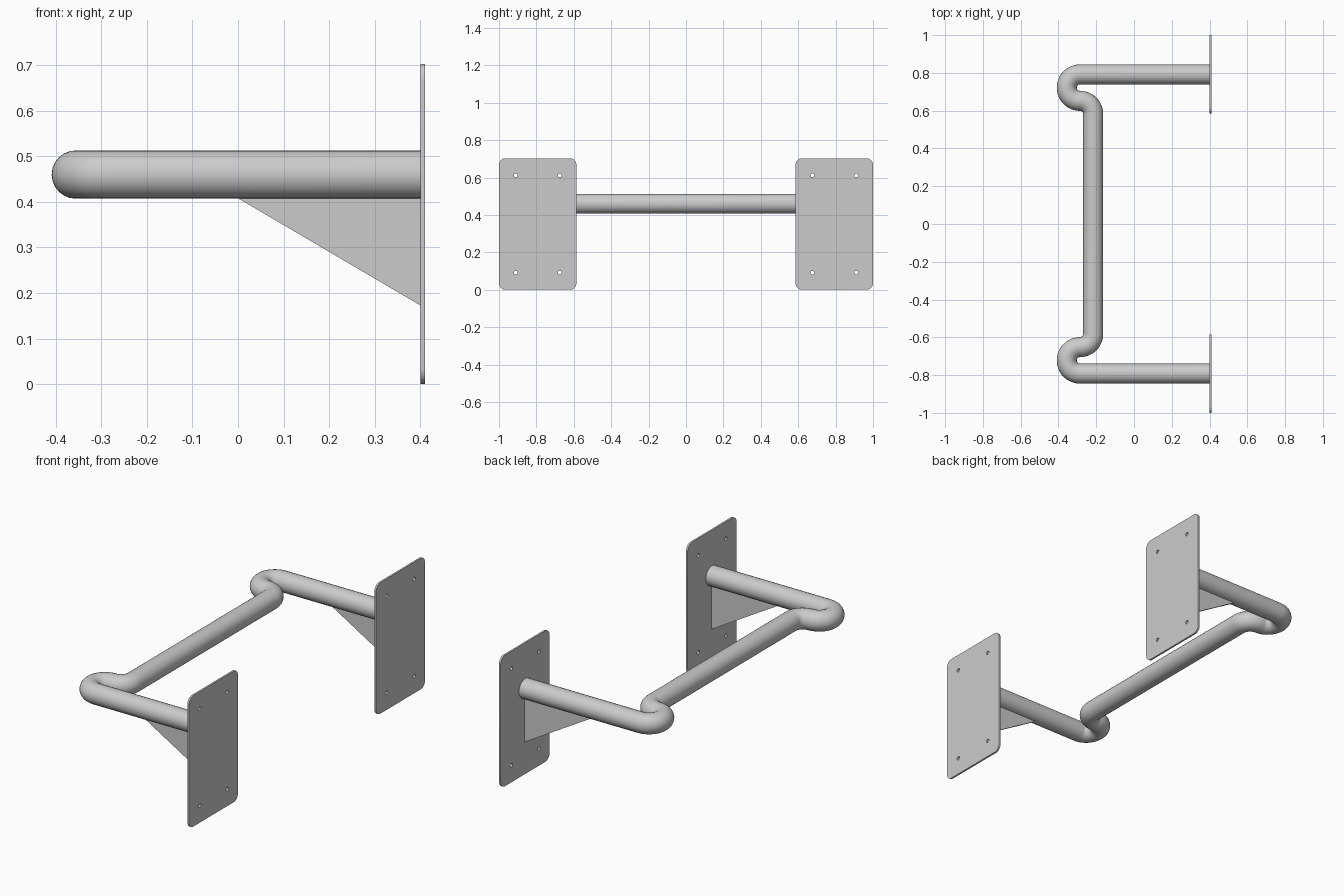
import bpy, bmesh
from math import pi, sin, cos, radians

cube = bpy.data.objects.get("Cube")
if cube:
    bpy.data.objects.remove(cube, do_unlink=True)

steel = bpy.data.materials.new("grey steel")
steel.use_nodes = True
GREY = (0.6, 0.6, 0.6, 1)
steel.diffuse_color = GREY
steel.node_tree.nodes["Principled BSDF"].inputs["Base Color"].default_value = GREY

TUBE_R, TUBE_Z = 0.053, 0.46
ARM_Y, BEND_R, BEND_X = 0.792, 0.07, -0.286
PLATE_X, PLATE_T, PLATE_W, PLATE_H = 0.40, 0.01, 0.414, 0.703


def arc(cx, cy, r, start, end, steps):
    """Points on a circular arc, angles in degrees."""
    angles = [radians(start + (end - start) * i / steps) for i in range(steps + 1)]
    return [(cx + r * cos(a), cy + r * sin(a)) for a in angles]


def curve_object(name, loops, dims, cyclic):
    curve = bpy.data.curves.new(name, 'CURVE')
    curve.dimensions = dims
    for pts in loops:
        spline = curve.splines.new('POLY')
        spline.points.add(len(pts) - 1)
        for p, (x, y) in zip(spline.points, pts):
            p.co = (x, y, 0, 1)
        spline.use_cyclic_u = cyclic
    obj = bpy.data.objects.new(name, curve)
    bpy.context.collection.objects.link(obj)
    return obj


def finish(obj):
    """Turn into a mesh, colour it and shade it."""
    bpy.ops.object.select_all(action='DESELECT')
    obj.select_set(True)
    bpy.context.view_layer.objects.active = obj
    if obj.type == 'CURVE':
        bpy.ops.object.convert(target='MESH')
        obj = bpy.context.object
    obj.data.materials.clear()
    obj.data.materials.append(steel)
    bpy.ops.object.shade_smooth_by_angle(angle=radians(35))


# Bent tube: arm, U-bend, return bend, then mirrored along the bar
half = [(PLATE_X, ARM_Y)]
half += arc(BEND_X, ARM_Y - BEND_R, BEND_R, 90, 270, 24)
half += arc(BEND_X, ARM_Y - 3 * BEND_R, BEND_R, 90, 0, 12)[1:]
path = half + [(x, -y) for x, y in reversed(half)]
tube = curve_object("bent_tube", [path], '3D', False)
tube.data.bevel_depth = TUBE_R
tube.data.bevel_resolution = 10
tube.data.use_fill_caps = True
tube.location.z = TUBE_Z
finish(tube)

# Rounded plate outline with four bolt holes
CORNER, HOLE_R, HOLE_Y, HOLE_Z = 0.035, 0.01, 0.117, 0.26
outline = []
for i, (sx, sy) in enumerate([(1, 1), (-1, 1), (-1, -1), (1, -1)]):
    outline += arc(sx * (PLATE_W / 2 - CORNER), sy * (PLATE_H / 2 - CORNER),
                   CORNER, 90 * i, 90 * i + 90, 8)
holes = [arc(sx * HOLE_Y, sy * HOLE_Z, HOLE_R, 0, 360, 16)[:-1]
         for sx in (-1, 1) for sy in (-1, 1)]

for side, sign in (("left", 1), ("right", -1)):
    # Wall plate
    plate = curve_object(side + "_wall_plate", [outline] + holes, '2D', True)
    plate.data.fill_mode = 'BOTH'
    plate.data.extrude = PLATE_T / 2
    plate.rotation_euler = (pi / 2, 0, pi / 2)
    plate.location = (PLATE_X + PLATE_T / 2, sign * (1 - PLATE_W / 2), PLATE_H / 2)
    finish(plate)

    # Triangular gusset under the arm
    bm = bmesh.new()
    profile = [(0, 0.408), (PLATE_X, 0.173), (PLATE_X, 0.415), (0, 0.415)]
    face = bm.faces.new([bm.verts.new((x, -0.005, z)) for x, z in profile])
    ext = bmesh.ops.extrude_face_region(bm, geom=[face])
    moved = [v for v in ext["geom"] if isinstance(v, bmesh.types.BMVert)]
    bmesh.ops.translate(bm, verts=moved, vec=(0, 0.01, 0))
    bmesh.ops.recalc_face_normals(bm, faces=bm.faces)
    mesh = bpy.data.meshes.new(side + "_gusset")
    bm.to_mesh(mesh)
    bm.free()
    gusset = bpy.data.objects.new(side + "_gusset", mesh)
    bpy.context.collection.objects.link(gusset)
    gusset.location.y = sign * ARM_Y
    finish(gusset)
